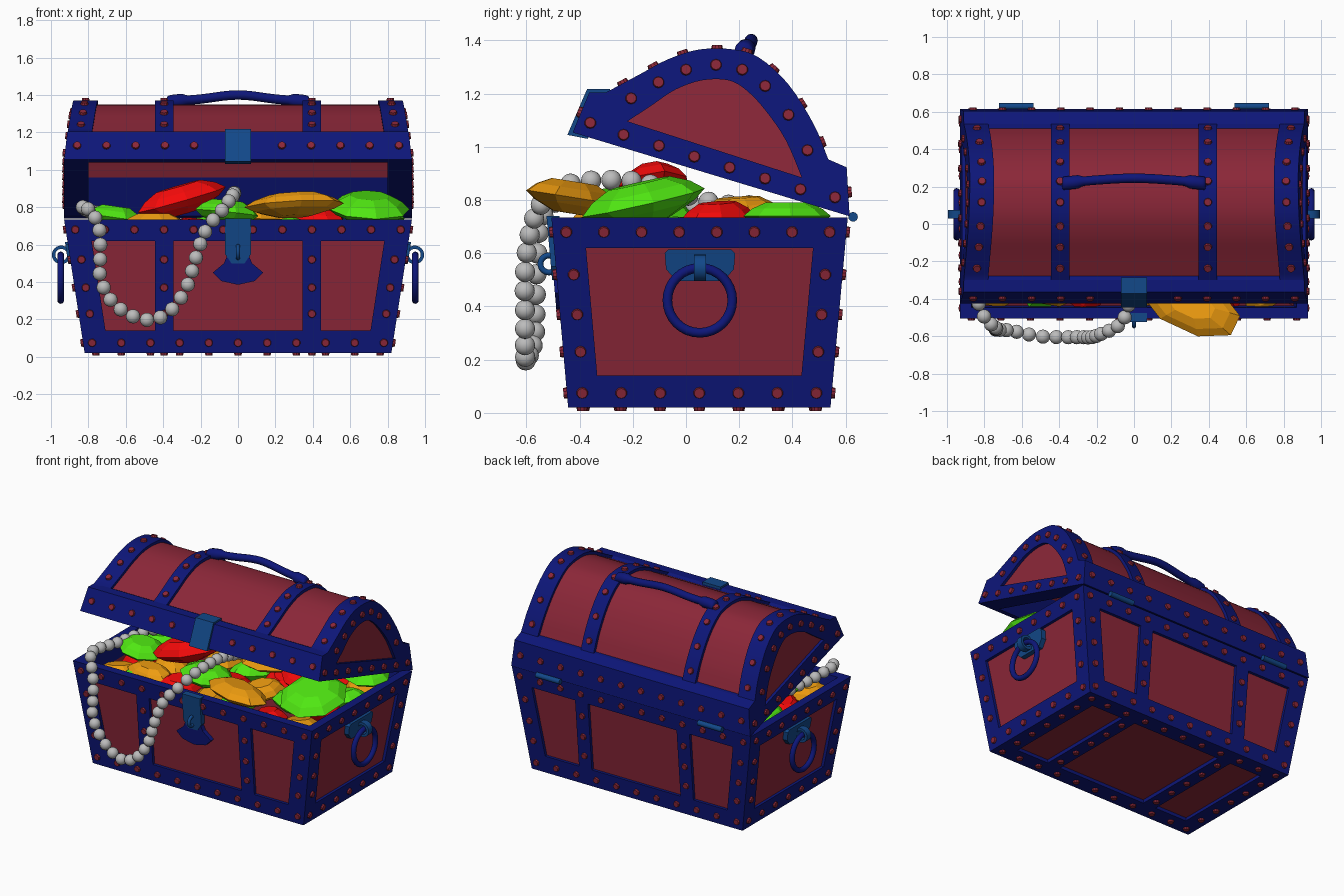
import bpy, bmesh, random
from math import radians, cos, sin, pi
from mathutils import Vector, Matrix, Euler

if "Cube" in bpy.data.objects:
    bpy.data.objects.remove(bpy.data.objects["Cube"])

def mat(name, *rgb):
    m = bpy.data.materials.new(name)
    m.diffuse_color = (*rgb, 1)
    m.use_nodes = True
    m.node_tree.nodes["Principled BSDF"].inputs["Base Color"].default_value = m.diffuse_color
    return m
WOOD, NAVY, STEEL = mat("wood", .26, .02, .04), mat("navy", .004, .008, .19), mat("steel", .006, .065, .25)
GOLD, GREEN, RUBY = mat("gold", .85, .33, .005), mat("green", .08, .8, .006), mat("ruby", .9, .003, .003)
PEARL = mat("pearl", .5, .5, .5)

def finish(name, bm, m, smooth=0):
    bmesh.ops.remove_doubles(bm, verts=bm.verts, dist=1e-4)
    bmesh.ops.recalc_face_normals(bm, faces=bm.faces)
    me = bpy.data.meshes.new(name)
    bm.to_mesh(me)
    ob = bpy.data.objects.new(name, me)
    bpy.context.collection.objects.link(ob)
    style(ob, name, m, smooth)
    return ob

def style(ob, name, m, smooth=0):
    ob.name = name
    ob.data.materials.append(m)
    if smooth:
        bpy.ops.object.select_all(action='DESELECT')
        ob.select_set(True)
        bpy.context.view_layer.objects.active = ob
        bpy.ops.object.shade_smooth_by_angle(angle=radians(smooth))

def loft(name, secs, m, closed=False, smooth=0):
    bm = bmesh.new()
    rows = [[bm.verts.new(p) for p in s] for s in secs]
    n = len(rows[0])
    for i in range(len(rows) if closed else len(rows) - 1):
        a, b = rows[i], rows[(i + 1) % len(rows)]
        for j in range(n):
            k = (j + 1) % n
            bm.faces.new((a[j], a[k], b[k], b[j]))
    if not closed:
        bm.faces.new(rows[0])
        bm.faces.new(rows[-1])
    return finish(name, bm, m, smooth)

def spline(pts, n):
    """Catmull-Rom through pts, n steps per span."""
    q = [pts[0] * 2 - pts[1], *pts, pts[-1] * 2 - pts[-2]]
    out = []
    for i in range(1, len(q) - 2):
        a, b, c, d = q[i - 1:i + 3]
        out += [(2 * b + (c - a) * t + (2 * a - 5 * b + 4 * c - d) * t**2 + (3 * b - a - 3 * c + d) * t**3) / 2
                for t in (k / n for k in range(n))]
    return out + [pts[-1]]

def spread(a, b, n):
    return [a + (b - a) * i / (n - 1) for i in range(n)]

rivets = bmesh.new()
def rivet(p, n):
    M = Matrix.Translation(p) @ Vector(n).to_track_quat('Z', 'Y').to_matrix().to_4x4()
    bmesh.ops.create_cone(rivets, cap_ends=True, segments=10, radius1=.025, radius2=.019, depth=.026, matrix=M)

# ---- tapered body ----
def T(z): return (z - .02) / .715
def HX(z, i=0): return .82 + .11 * T(z) - i
def Y(z, s, i=0): return .543 + .065 * T(z) - i if s > 0 else -.443 - .063 * T(z) + i
def ring(z, i): return [(sx * HX(z, i), Y(z, sy, i), z) for sx, sy in ((-1, -1), (1, -1), (1, 1), (-1, 1))]

loft("body_panels", [ring(.045, .02), ring(.72, .02), ring(.72, .055), ring(.15, .055)], WOOD)
loft("top_band", [ring(.735, 0), ring(.62, 0), ring(.62, .06), ring(.735, .06)], NAVY, True)
loft("bottom_band", [ring(.02, 0), ring(.14, 0), ring(.14, .04), ring(.05, .04), ring(.05, .125), ring(.02, .125)], NAVY, True)
L = [(0, 0), (.13, 0), (.13, .03), (.03, .03), (.03, .12), (0, .12)]
for sx in (-1, 1):
    for sy in (-1, 1):
        loft("corner_post", [[(sx * HX(z, a), Y(z, sy, b), z) for a, b in L] for z in (.13, .63)], NAVY)
        loft("upright_strap", [[(sx * .395 + a, Y(z, sy, b), z) for a, b in ((-.05, 0), (.05, 0), (.05, .03), (-.05, .03))]
                               for z in (.13, .63)], NAVY)
        for z in (.52, .37, .23):
            rivet((sx * HX(z, .06), Y(z, sy), z), (0, sy, -.09))
            rivet((sx * .395, Y(z, sy), z), (0, sy, -.09))
            rivet((sx * HX(z), Y(z, sy, .065), z), (sx, 0, -.154))
    loft("base_strap", [[(sx * .395 + a, y, z) for a, z in ((-.05, .02), (.05, .02), (.05, .05), (-.05, .05))]
                        for y in (-.35, .45)], NAVY)
    for y in spread(-.25, .35, 5):
        rivet((sx * .395, y, .02), (0, 0, -1))
    for y in spread(-.39, .49, 7):
        rivet((sx * HX(.075), y, .075), (sx, 0, -.154))
        rivet((sx * .76, y, .02), (0, 0, -1))
    for y in spread(-.45, .54, 8):
        rivet((sx * HX(.68), y, .68), (sx, 0, -.154))
for s in (-1, 1):
    for x in spread(-.87, .87, 12):
        rivet((x, Y(.68, s), .68), (0, s, -.09))
    for x in spread(-.78, .78, 11):
        rivet((x, Y(.075, s), .075), (0, s, -.09))
        if abs(x) < .7:
            rivet((x, Y(.02, s, .06), .02), (0, 0, -1))

# ---- open lid: outer (y,z) paired with end-panel (y,z) ----
ARCH = [Vector(p) for p in ((-.30, 1.205, -.22, 1.096), (-.175, 1.272, -.13, 1.155), (-.07, 1.328, -.04, 1.215),
        (.05, 1.366, .06, 1.25), (.18, 1.366, .16, 1.25), (.275, 1.335, .23, 1.21), (.385, 1.235, .30, 1.135),
        (.48, 1.085, .375, 1.025), (.535, .953, .435, .885))]
arch = spline(ARCH, 4)
F0, F1, B0, B1 = (-.426, 1.054), (-.364, 1.204), (.615, .739), (.604, .923)
UP = Vector((0, .289, .957))
def W(y, z): return .93 - .11 * ((y + .426) * .289 + (z - 1.054) * .957)
def S(p, k): return (.1 + (p[0] - .1) * k, 1 + (p[1] - 1) * k)
def lp(p, sx, i): return (sx * (W(*p) - i), *p)
out = [(p[0], p[1]) for p in arch]
full = [F0, F1, *out, B1, B0]
inner = [tuple(arch[0][2:])] * 2 + [(p[2], p[3]) for p in arch] + [tuple(arch[-1][2:])] * 2
IN = .945

loft("lid_panel", [[lp(S(p, k), sx, .02) for k, sx in ((IN, -1), (IN, 1), (.9, 1), (.9, -1))] for p in out], WOOD, smooth=30)
loft("lid_front_rim", [[lp(p, sx, .004) for p in (F0, F1, out[0], S(out[0], .88), (F0[0] + .05, F0[1] - .015))]
                       for sx in (-1, 1)], NAVY)
loft("lid_back_rim", [[lp(p, sx, .004) for p in (B0, B1, out[-1], S(out[-1], .88), (B0[0] - .05, B0[1] + .015))]
                      for sx in (-1, 1)], NAVY)
mids = [(a + b) / 2 for a, b in zip(ARCH, ARCH[1:])]
for sx in (-1, 1):
    loft("lid_end_frame", [[lp(o, sx, 0), lp(o, sx, .13), lp(S(o, .92), sx, .13), lp(S(o, .92), sx, .035),
                            lp(i, sx, .035), lp(i, sx, 0)] for o, i in zip(full, inner)], NAVY, True, 30)
    loft("lid_end_panel", [[lp(S(p, .93), sx, i) for p in full] for i in (.02, .05)], WOOD)
    loft("lid_strap", [[(sx * .395 + a, *S(p, k)) for a, k in ((-.05, 1), (.05, 1), (.05, .92), (-.05, .92))]
                       for p in out], NAVY, smooth=30)
    for i in range(2, len(out) - 1, 4):
        p, t = out[i], Vector(out[i + 1]) - Vector(out[i - 1])
        rivet((sx * .395, *p), (0, -t.y, t.x))
        rivet(lp(p, sx, .065), (0, -t.y, t.x))
    side = [((p[0] + p[2]) / 2, (p[1] + p[3]) / 2) for p in mids]
    side += [(-.235 + .133 * i, 1.045 - .041 * i) for i in range(6)] + [(-.36, 1.09), (.56, .81)]
    for p in side:
        rivet(lp(p, sx, 0), Vector((sx, 0, 0)) + UP * .11)
for x in spread(-.86, .86, 12):
    if abs(x) > .1:
        rivet((x, -.395, 1.129), (0, -.92, .38))
    rivet((x, .61, .83), (0, 1, .06))
finish("rivets", rivets, WOOD)

# ---- hasp, latch, hinges, handles ----
loft("lid_hasp", [[(x, *p) for p in ((-.446, 1.045), (-.372, 1.217), (-.285, 1.217), (-.285, 1.19), (-.37, 1.03))]
                  for x in (-.07, .07)], STEEL)
loft("latch_plate", [[(x, Y(z, -1, i), z) for x, i in ((-.07 * w, -.018), (.07 * w, -.018), (.07 * w, .03), (-.07 * w, .03))]
                     for z, w in ((.5, .5), (.55, 1), (.74, 1))], STEEL)
shield = [(-.05, .56), (-.075, .5), (-.135, .45), (-.09, .405), (0, .385), (.09, .405), (.135, .45), (.075, .5), (.05, .56)]
loft("lock_shield", [[(x, Y(z, -1, i), z) for x, z in shield] for i in (-.012, .03)], NAVY)

def torus(name, loc, rot, R, r, m):
    bpy.ops.mesh.primitive_torus_add(location=loc, rotation=rot, major_radius=R, minor_radius=r,
                                     major_segments=32, minor_segments=10)
    style(bpy.context.object, name, m, 60)
torus("latch_staple", (0, -.515, .56), (0, pi / 2, 0), .032, .011, STEEL)
for sx in (-1, 1):
    bpy.ops.mesh.primitive_cylinder_add(vertices=16, radius=.018, depth=.185, location=(sx * .63, .628, .737), rotation=(0, pi / 2, 0))
    style(bpy.context.object, "hinge", STEEL, 40)
    plate = [(-.08, .6), (-.065, .615), (.17, .615), (.185, .6), (.18, .54), (.14, .495), (-.035, .495), (-.075, .54)]
    loft("handle_plate", [[(sx * HX(z, i), y, z) for y, z in plate] for i in (-.014, .03)], STEEL)
    torus("side_handle", (sx * .948, .052, .423), (0, pi / 2, 0), .122, .018, NAVY)
    loop = [(cos(a), sin(a)) for a in (i * pi / 12 for i in range(24))]
    loft("handle_loop", [[(sx * .945 + r * c, y, .545 + r * s) for r, y in ((.05, .03), (.05, .075), (.032, .075), (.032, .03))]
                         for c, s in loop], STEEL, True, 40)

grip = spline([Vector(p) for p in ((-.385, .215, 1.35), (-.35, .22, 1.365), (-.2, .235, 1.378), (0, .245, 1.4),
                                   (.2, .235, 1.378), (.35, .22, 1.365), (.385, .215, 1.35))], 5)
def grip_r(x): return .036 if abs(x) > .3 else .025
loft("lid_handle", [[p + Vector((0, cos(a), sin(a))) * grip_r(p.x) * (.5 if abs(p.x) > .38 else 1)
                     for a in (i * pi / 6 for i in range(12))] for p in grip], NAVY, smooth=50)

# ---- pearl string ----
path = spline([Vector(p) for p in ((-.6, .3, .76), (-.74, .1, .77), (-.8, -.2, .78), (-.83, -.42, .8), (-.79, -.51, .78),
        (-.745, -.55, .7), (-.735, -.56, .57), (-.735, -.565, .42), (-.66, -.57, .28), (-.51, -.6, .2), (-.38, -.605, .23),
        (-.28, -.605, .36), (-.225, -.605, .53), (-.17, -.585, .68), (-.08, -.54, .79), (-.03, -.44, .86),
        (-.02, -.25, .875), (-.03, -.1, .85), (-.05, .1, .79), (-.06, .25, .78))], 24)
bm, last = bmesh.new(), None
for p in path:
    if last is None or (p - last).length > .072:
        bmesh.ops.create_uvsphere(bm, u_segments=16, v_segments=10, radius=.038, matrix=Matrix.Translation(p))
        last = p
finish("pearl_string", bm, PEARL, 60)

# ---- cut gems ----
def gem(name, m, loc, size, rot=(0, 0, 0), turn=22.5):
    M = Matrix.Translation(loc) @ Euler([radians(a) for a in rot]).to_matrix().to_4x4()
    rows = ((.35, -1), (.8, -.45), (1, 0), (.8, .55), (.5, 1))
    loft(name, [[M @ Vector((size[0] * k * cos(a), size[1] * k * sin(a), size[2] * h))
                 for a in (radians(turn + 45 * i) for i in range(8))] for k, h in rows], m)

gem("red_gem", RUBY, (-.3, -.13, .84), (.25, .14, .075), (0, -16, 12), 0)
gem("gold_bar", GOLD, (.3, -.43, .81), (.29, .15, .06), (-8, -4, -25))
gem("green_gem", GREEN, (.7, -.16, .79), (.22, .24, .075), (13, 0, 10), 0)
gem("green_gem", GREEN, (.74, .38, .74), (.15, .17, .05), (0, 0, 30))
gem("green_gem", GREEN, (-.66, -.12, .745), (.16, .15, .06), (0, 8, 0))
gem("green_gem", GREEN, (-.06, -.26, .77), (.18, .15, .065), (0, 6, 20), 0)
gem("gold_gem", GOLD, (-.45, -.33, .71), (.18, .11, .055), (0, 0, -10))
gem("gold_gem", GOLD, (.12, .2, .75), (.2, .15, .06), (5, 0, 30))
gem("red_gem", RUBY, (.42, .12, .73), (.18, .13, .06), (0, 5, -30), 0)
random.seed(4)
for i, x in enumerate(spread(-.7, .7, 7)):
    for j, y in enumerate(spread(-.32, .42, 4)):
        name, m = (("gold_gem", GOLD), ("green_gem", GREEN), ("red_gem", RUBY))[(i + 2 * j) % 3]
        gem(name, m, (x, y, random.uniform(.63, .68)), (.16, .12, .06),
            (random.uniform(-12, 12), random.uniform(-12, 12), random.uniform(0, 180)))
